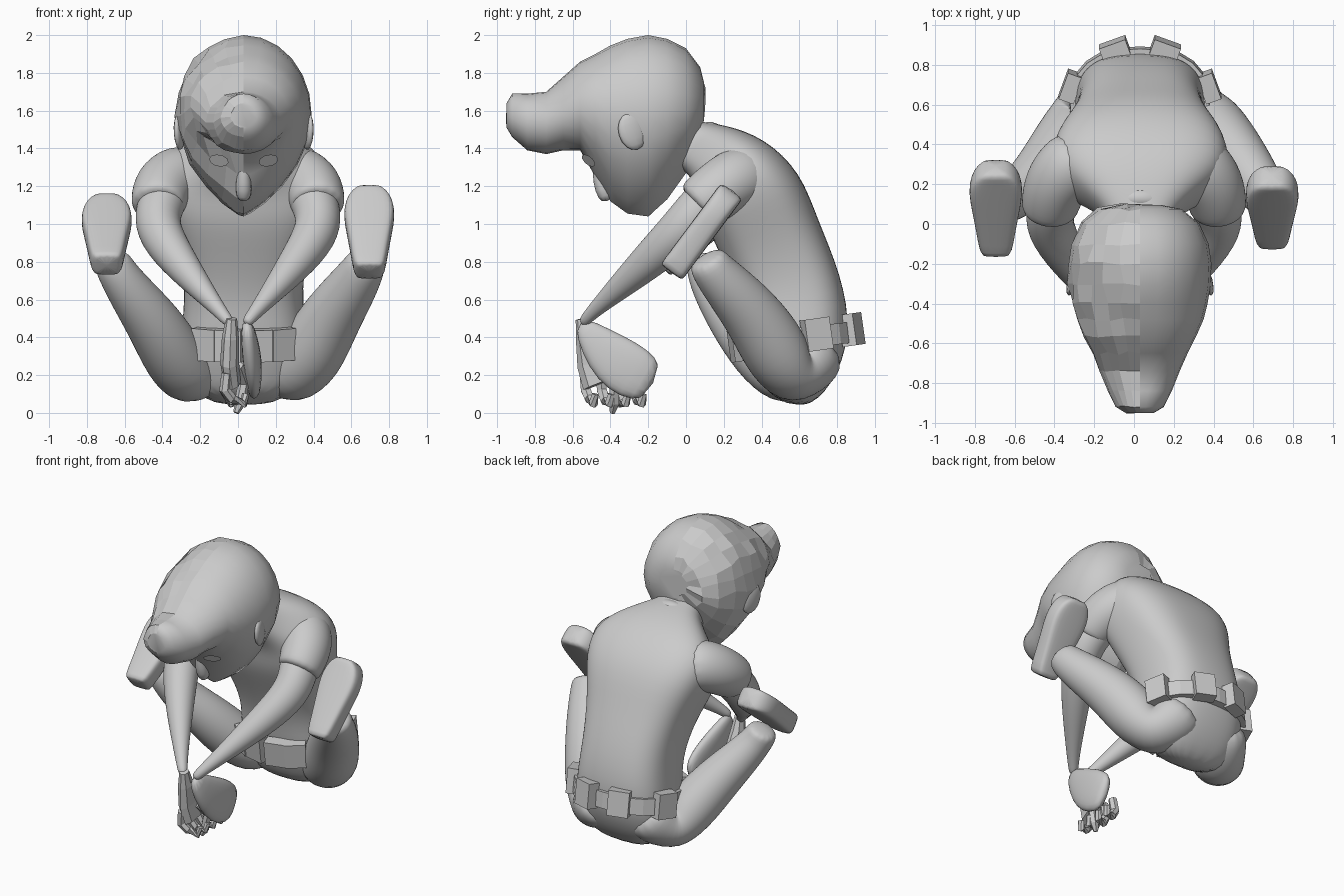
import bpy, bmesh, math, random
from mathutils import Vector, Matrix

random.seed(4)
if "Cube" in bpy.data.objects:
    bpy.data.objects.remove(bpy.data.objects["Cube"])


def material(name, rgb):
    m = bpy.data.materials.new(name)
    m.use_nodes = True
    m.diffuse_color = (*rgb, 1)
    m.node_tree.nodes["Principled BSDF"].inputs["Base Color"].default_value = (*rgb, 1)
    return m


GREY = material("plain grey", (0.6, 0.6, 0.6))
WHITE = material("eye white", (0.95, 0.95, 0.95))
MID = 0.03   # centre line of head and trunk


def finish(name, bm, mat=GREY, smooth=True, subdiv=0):
    bmesh.ops.recalc_face_normals(bm, faces=bm.faces)
    me = bpy.data.meshes.new(name)
    bm.to_mesh(me)
    bm.free()
    me.materials.append(mat)
    ob = bpy.data.objects.new(name, me)
    bpy.context.collection.objects.link(ob)
    if subdiv:
        ob.modifiers.new("Smooth", "SUBSURF").levels = subdiv
        ob.modifiers["Smooth"].render_levels = subdiv
    for p in me.polygons:
        p.use_smooth = smooth
    return ob


def skin(bm, rings):
    loops = [[bm.verts.new(p) for p in r] for r in rings]
    n = len(loops[0])
    for a, b in zip(loops, loops[1:]):
        for i in range(n):
            j = (i + 1) % n
            bm.faces.new((a[i], a[j], b[j], b[i]))
    bm.faces.new(loops[0])
    bm.faces.new(loops[-1])


def loft(name, path, power=1.0, n=14, smooth=True, subdiv=2, flip=1):
    """Skin oval rings (x, y, z, half width, half depth) strung on a path."""
    pts = [Vector((p[0] * flip, p[1], p[2])) for p in path]
    rings = []
    for i, p in enumerate(path):
        t = (pts[min(i + 1, len(pts) - 1)] - pts[max(i - 1, 0)]).normalized()
        side = (Vector((1, 0, 0)) - t * t.x).normalized()
        up = t.cross(side)
        ring = []
        for k in range(n):
            a = math.tau * k / n
            c, s = math.cos(a), math.sin(a)
            ring.append(pts[i] + side * math.copysign(abs(c) ** power, c) * p[3]
                        + up * math.copysign(abs(s) ** power, s) * p[-1])
        rings.append(ring)
    bm = bmesh.new()
    skin(bm, rings)
    return finish(name, bm, GREY, smooth, subdiv)


def box(name, centre, size, rot):
    bm = bmesh.new()
    bmesh.ops.create_cube(bm, size=1)
    bm.transform(Matrix.Translation(centre) @ rot @ Matrix.Diagonal((*size, 1)))
    return finish(name, bm, GREY, False)


# Head with forward quiff: y, underside, widest height, top, half width
head = [(.095, 1.55, 1.64, 1.75, .11), (.075, 1.44, 1.62, 1.83, .21), (.0, 1.27, 1.6, 1.93, .3),
        (-.1, 1.13, 1.6, 1.98, .345), (-.2, 1.04, 1.58, 2.0, .36), (-.31, 1.055, 1.58, 1.98, .355),
        (-.4, 1.12, 1.58, 1.945, .34), (-.48, 1.25, 1.6, 1.9, .32), (-.56, 1.39, 1.62, 1.86, .285),
        (-.65, 1.39, 1.58, 1.78, .24), (-.74, 1.37, 1.54, 1.7, .2), (-.84, 1.39, 1.54, 1.69, .16),
        (-.92, 1.46, 1.56, 1.69, .12), (-.95, 1.51, 1.57, 1.64, .07)]
rings = []
for y, lo, mid, hi, w in head:
    ring = []
    for k in range(24):
        a = math.tau * k / 24
        c, s = math.cos(a), math.sin(a)
        x = math.copysign(abs(c) ** (1.65 if s < 0 and y > -.5 else 1), c) * w
        ring.append(Vector((MID + x, y, mid + s * ((hi - mid) if s > 0 else (mid - lo)))))
    rings.append(ring)
bm = bmesh.new()
skin(bm, rings)
for v in bm.verts:                      # rough, chipped right half
    if v.co.x < MID - .02:
        r = .012 if v.co.y > -.7 else .004
        v.co += Vector([random.uniform(-r, r) for _ in range(3)])
head_ob = finish("head", bm)
for p in head_ob.data.polygons:
    p.use_smooth = p.center.x > MID

# Nose, ears and eyes
loft("nose", [(MID, -.46, 1.37, .03, .04), (MID, -.45, 1.27, .04, .05),
              (MID, -.44, 1.18, .05, .05), (MID, -.41, 1.12, .035, .04)], n=8, subdiv=1)
for s, side in ((1, "left"), (-1, "right")):
    bm = bmesh.new()
    bmesh.ops.create_uvsphere(bm, u_segments=12, v_segments=8, radius=1)
    bm.transform(Matrix.Translation((MID + s * .34, -.285, 1.49)) @ Matrix.Rotation(s * .25, 4, "Z")
                 @ Matrix.Rotation(.3, 4, "X") @ Matrix.Diagonal((.025, .075, .1, 1)))
    finish(side + "_ear", bm)
    normal = Vector((s * .68, -1.2, -1)).normalized()
    bm = bmesh.new()
    bmesh.ops.create_circle(bm, cap_ends=True, segments=10, radius=1)
    bm.transform(Matrix.Translation(Vector((MID + s * .125, -.505, 1.345)) + normal * .016)
                 @ normal.to_track_quat("Z", "Y").to_matrix().to_4x4() @ Matrix.Diagonal((.058, .04, 1, 1)))
    finish(side + "_eye", bm, WHITE, False)

# Trunk bent forward from pelvis to neck, with a collar
loft("trunk", [(MID, .53, .05, .18, .1), (MID, .58, .17, .32, .2), (MID, .595, .4, .34, .29),
               (MID, .555, .66, .305, .28), (MID, .445, .92, .355, .275), (MID, .355, 1.14, .45, .29),
               (MID, .25, 1.295, .46, .235), (MID, .12, 1.38, .27, .17), (MID, .02, 1.42, .15, .13),
               (MID, -.1, 1.46, .14, .12)], power=.72, n=20)
loft("collar", [(MID, .14, 1.37, .2, .17), (MID, .06, 1.41, .175, .155), (MID, .03, 1.425, .15, .13)],
     n=20, subdiv=1)

# Belt and pouches, tilted up at the back
tilt = Matrix.Rotation(.14, 4, "X")
belt_mid = Vector((MID, .585, .4))
loft("belt", [(MID, .595, .34, .355, .3), (MID, .583, .45, .35, .3)],
     power=.8, n=24, subdiv=0, smooth=False)
for i, deg in enumerate((-122, -102, -78, -58, 20, 160, 70, 110)):
    a = math.radians(deg)
    pos = belt_mid + tilt @ Vector((.37 * math.cos(a), .315 * math.sin(a), 0))
    box(f"belt_pouch_{i + 1}", pos, (.14, .08, .17), tilt @ Matrix.Rotation(a - math.pi / 2, 4, "Z"))

# Arms and short sleeves on both sides
for s, side in ((1, "left"), (-1, "right")):
    loft(side + "_arm", [(.36, .2, 1.2, .13), (.42, .08, 1.09, .13), (.43, -.02, .97, .125),
                         (.33, -.18, .82, .105), (.19, -.37, .65, .065), (.08, -.51, .52, .035),
                         (.04, -.55, .47, .03)], flip=s)
    loft(side + "_sleeve", [(.24, .36, 1.25, .16), (.33, .29, 1.25, .175), (.4, .2, 1.2, .165),
                            (.425, .08, 1.11, .15), (.425, .06, 1.09, .13)], flip=s)

# Legs: the left is set further back, the right tucked in closer
loft("left_leg", [(.16, .7, .36, .16), (.22, .65, .26, .185), (.29, .57, .19, .18),
                  (.37, .5, .28, .19), (.48, .38, .49, .17), (.6, .23, .66, .14),
                  (.67, .13, .77, .115), (.69, .1, .83, .1)])
loft("right_leg", [(.14, .7, .36, .16), (.19, .62, .25, .185), (.26, .53, .185, .175),
                   (.33, .43, .28, .175), (.44, .28, .47, .155), (.57, .16, .64, .125),
                   (.65, .1, .76, .105), (.68, .1, .83, .1)], flip=-1)

# Feet: thick flat-soled shoes turned up toward the front
for s, side, lean, z in ((1, "left", .93, .97), (-1, "right", .68, .96)):
    along = Vector((0, math.cos(lean), math.sin(lean)))
    mid = Vector((.695, .075, z)) + .012 * Vector((0, along.z, -along.y))
    steps = ((-.275, .065), (-.255, .085), (-.14, .1), (.0, .122), (.1, .138), (.18, .128), (.235, .1), (.27, .05))
    loft(side + "_shoe", [(*(mid + along * d), w, .072) for d, w in steps],
         power=.45, flip=s, subdiv=1, n=16)

# Left hand: flat mitten swept back; right hand: fist with ragged fingers
loft("left_hand", [(.045, -.56, .48, .03, .04), (.06, -.48, .38, .045, .1), (.075, -.38, .28, .05, .145),
                   (.085, -.28, .21, .045, .15), (.085, -.17, .155, .035, .115)], n=12, power=.85, subdiv=1)
loft("right_hand", [(-.035, -.55, .5, .03, .035), (-.04, -.525, .4, .045, .06),
                    (-.045, -.48, .27, .05, .1), (-.03, -.44, .16, .045, .11)], n=8, smooth=False, subdiv=0)
for i in range(4):
    y = -.54 + i * .085
    loft(f"right_finger_{i + 1}", [(-.06, y, .21, .028), (-.07, y + .01, .12, .03),
                                   (-.03, y + .03, .05 + .012 * abs(i - 2), .028),
                                   (.03, y + .05, .05, .025), (.04, y + .06, .1, .02)],
         n=6, smooth=False, subdiv=0)
loft("right_thumb", [(0, -.46, .25, .03), (.03, -.38, .16, .03), (.01, -.38, .05, .03),
                     (-.01, -.39, .0, .015)], n=6, smooth=False, subdiv=0)
